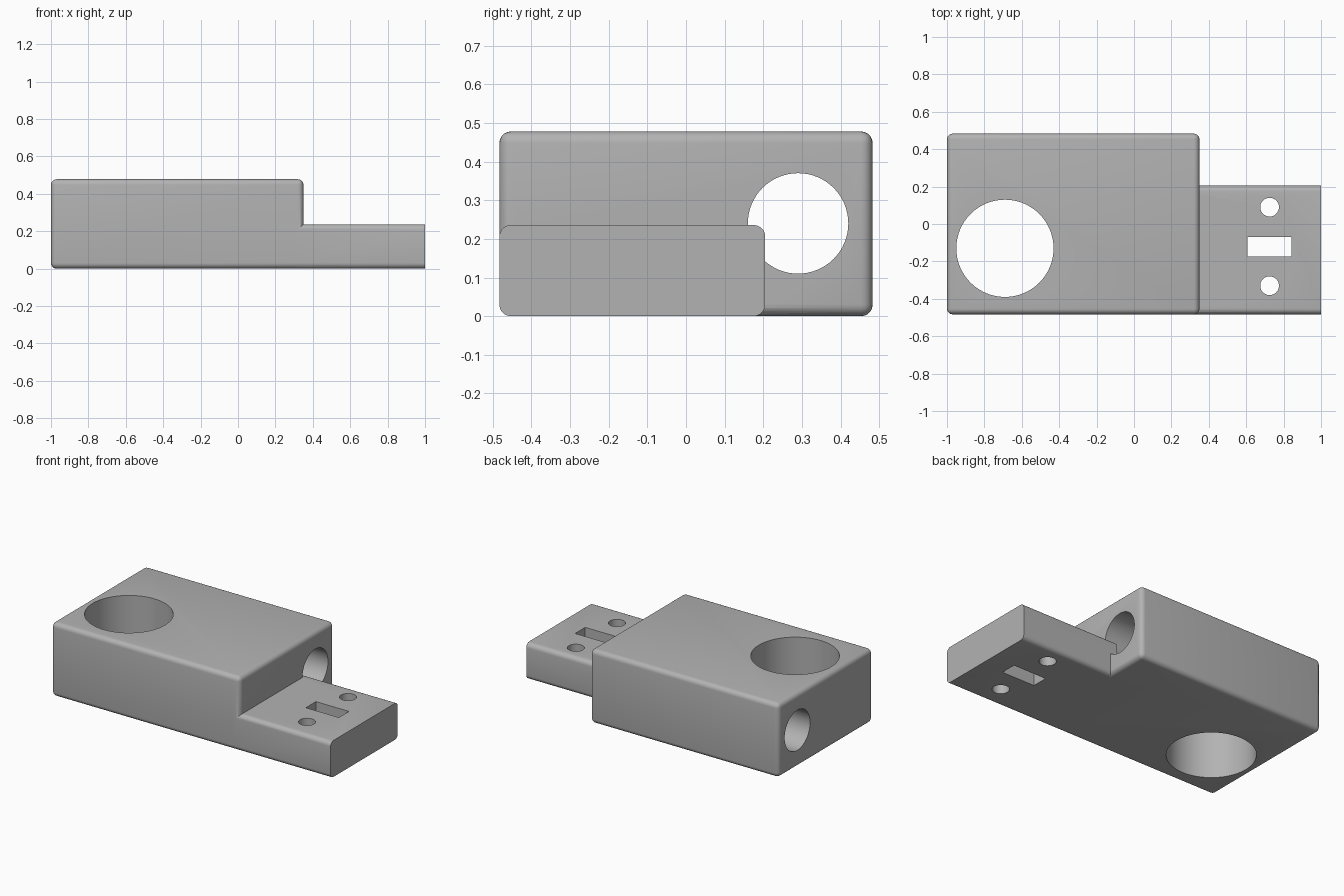
import bpy, bmesh, math
from mathutils import Matrix

cube = bpy.data.objects.get("Cube")
if cube:
    bpy.data.objects.remove(cube, do_unlink=True)

grey = bpy.data.materials.new("plain_grey")
grey.use_nodes = True
colour = (0.45, 0.45, 0.45, 1)
grey.diffuse_color = colour
grey.node_tree.nodes["Principled BSDF"].inputs["Base Color"].default_value = colour
ROUND = 0.03


def make_object(name, bm):
    mesh = bpy.data.meshes.new(name)
    bm.to_mesh(mesh)
    bm.free()
    ob = bpy.data.objects.new(name, mesh)
    bpy.context.collection.objects.link(ob)
    mesh.materials.append(grey)
    return ob


def block(name, low, high, pick=None):
    """Box between two corners; the edges chosen by pick are rounded."""
    bm = bmesh.new()
    bmesh.ops.create_cube(bm, size=1)
    for v in bm.verts:
        v.co = [b if c > 0 else a for a, b, c in zip(low, high, v.co)]
    edges = [e for e in bm.edges if pick and pick(e)]
    if edges:
        bmesh.ops.bevel(bm, geom=edges, offset=ROUND, segments=5,
                        profile=0.5, affect='EDGES')
    return make_object(name, bm)


def rod(name, centre, radius, length, axis='Z'):
    """Round cutter along z or x."""
    bm = bmesh.new()
    turn = Matrix.Rotation(math.pi / 2, 4, 'Y') if axis == 'X' else Matrix()
    bmesh.ops.create_cone(bm, cap_ends=True, segments=64, radius1=radius, radius2=radius,
                          depth=length, matrix=Matrix.Translation(centre) @ turn)
    return make_object(name, bm)


def combine(target, tool, operation):
    mod = target.modifiers.new(tool.name, 'BOOLEAN')
    mod.object, mod.operation, mod.solver = tool, operation, 'EXACT'
    bpy.context.view_layer.objects.active = target
    bpy.ops.object.modifier_apply(modifier=mod.name)
    bpy.data.objects.remove(tool, do_unlink=True)


def along_x(edge):
    a, b = edge.verts
    return abs(a.co.x - b.co.x) > 0.1


# Main block with a large upright bore and a cross bore
body = block("bracket_body", (-1, -0.483, 0), (0.35, 0.483, 0.478), lambda e: True)
combine(body, rod("upright_bore", (-0.69, -0.13, 0.24), 0.26, 1), 'DIFFERENCE')
combine(body, rod("cross_bore", (-0.3, 0.29, 0.24), 0.13, 2, 'X'), 'DIFFERENCE')

# Low mounting tab with two screw holes and a slot
tab = block("mounting_tab", (0.3, -0.483, 0), (1, 0.205, 0.236), along_x)
for y in (0.09, -0.33):
    combine(tab, rod("screw_hole", (0.725, y, 0.1), 0.05, 1), 'DIFFERENCE')
combine(tab, block("slot", (0.607, -0.173, -0.2), (0.843, -0.07, 0.5)), 'DIFFERENCE')
combine(body, tab, 'UNION')

# Smooth rounds and bores, keep corners crisp
bpy.ops.object.select_all(action='DESELECT')
body.select_set(True)
bpy.context.view_layer.objects.active = body
bpy.ops.object.shade_smooth_by_angle(angle=math.radians(30))
